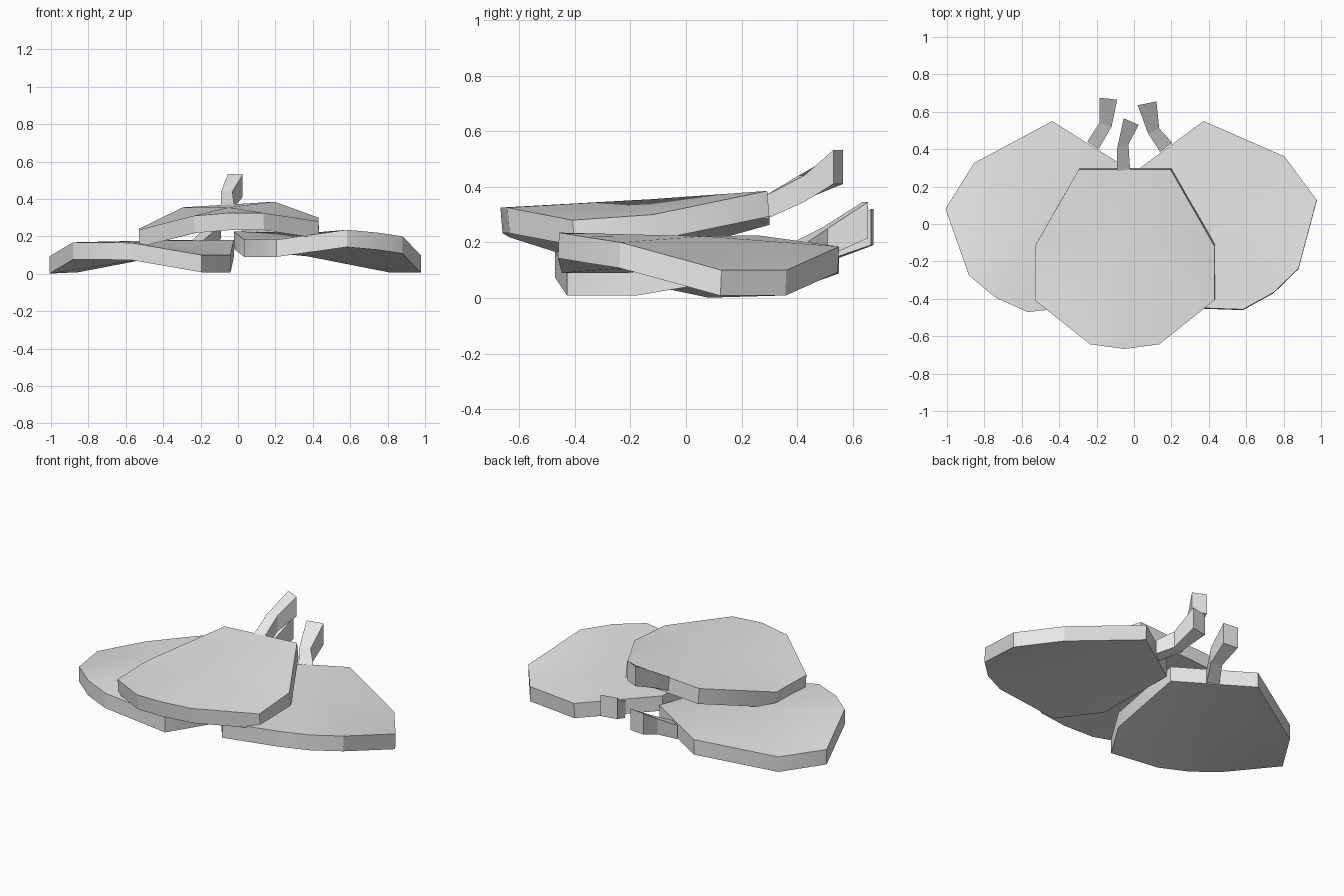
import bpy
import bmesh
import math
from mathutils import Vector

if "Cube" in bpy.data.objects:
    bpy.data.objects.remove(bpy.data.objects["Cube"])

grey = bpy.data.materials.new("plain grey")
grey.diffuse_color = (0.8, 0.8, 0.8, 1)
grey.use_nodes = True
grey.node_tree.nodes["Principled BSDF"].inputs["Base Color"].default_value = grey.diffuse_color

# Leaf outline seen from above, with the stem edge centred on the origin
HALF = [(0.245, 0.0), (0.48, -0.41), (0.48, -0.70), (0.185, -0.935)]
OUTLINE = HALF + [(0, -0.96)] + [(-x, y) for x, y in reversed(HALF)]
THICK = 0.092


def finish(name, bm):
    bmesh.ops.recalc_face_normals(bm, faces=bm.faces)
    mesh = bpy.data.meshes.new(name)
    bm.to_mesh(mesh)
    bm.free()
    mesh.materials.append(grey)
    obj = bpy.data.objects.new(name, mesh)
    bpy.context.collection.objects.link(obj)
    return obj


def make_leaf(name, origin, turn, heights, crown, lean):
    """Thick leaf: a shallow fan on top, the same fan below, and a rim."""
    c, s = math.cos(math.radians(turn)), math.sin(math.radians(turn))

    def place(x, y, z):
        return Vector((origin[0] + x * c - y * s, origin[1] + x * s + y * c, z))

    bm = bmesh.new()
    drop = Vector((lean[0], lean[1], -THICK))
    rim = [place(x, y, z) for (x, y), z in zip(OUTLINE, heights)]
    hub = place(0, -0.42, crown)
    top = [bm.verts.new(p) for p in rim]
    low = [bm.verts.new(p + drop) for p in rim]
    top_hub, low_hub = bm.verts.new(hub), bm.verts.new(hub + drop)
    n = len(rim)
    for i in range(n):
        j = (i + 1) % n
        bm.faces.new((top[i], top[j], top_hub))
        bm.faces.new((low[j], low[i], low_hub))
        bm.faces.new((top[i], low[i], low[j], top[j]))
    obj = finish(name, bm)
    # Soften the gentle folds, keep the rim crisp
    bpy.ops.object.select_all(action='DESELECT')
    obj.select_set(True)
    bpy.context.view_layer.objects.active = obj
    bpy.ops.object.shade_smooth_by_angle(angle=math.radians(30))


def make_stalk(name, stations):
    """Bent square stalk; each station is left (x, y), right (x, y), low z, high z."""
    bm = bmesh.new()
    rings = []
    for (lx, ly), (rx, ry), low, high in stations:
        rings.append([bm.verts.new(p) for p in
                      ((lx, ly, low), (rx, ry, low), (rx, ry, high), (lx, ly, high))])
    for a, b in zip(rings, rings[1:]):
        for i in range(4):
            j = (i + 1) % 4
            bm.faces.new((a[i], a[j], b[j], b[i]))
    bm.faces.new(rings[0])
    bm.faces.new(rings[-1])
    finish(name, bm)


# Three overlapping leaves
make_leaf("centre_leaf", (-0.05, 0.292), 0,
          [0.385, 0.30, 0.28, 0.325, 0.325, 0.31, 0.235, 0.24, 0.355], 0.355, (0.004, 0.008))
make_leaf("left_leaf", (-0.23, 0.42), -32,
          [0.18, 0.10, 0.10, 0.165, 0.168, 0.168, 0.093, 0.10, 0.18], 0.178, (0, 0))
make_leaf("right_leaf", (0.175, 0.405), 36.5,
          [0.185, 0.10, 0.10, 0.20, 0.22, 0.235, 0.182, 0.182, 0.225], 0.222, (0.0, -0.004))

# Stalks rising from the back edge of each leaf
make_stalk("centre_stalk", [((-0.09, 0.28), (-0.02, 0.28), 0.28, 0.365),
                            ((-0.09, 0.405), (-0.03, 0.425), 0.345, 0.44),
                            ((-0.055, 0.565), (0.025, 0.53), 0.41, 0.532)])
make_stalk("left_stalk", [((-0.25, 0.44), (-0.19, 0.40), 0.09, 0.175),
                          ((-0.185, 0.54), (-0.12, 0.52), 0.14, 0.235),
                          ((-0.185, 0.675), (-0.09, 0.665), 0.19, 0.32)])
make_stalk("right_stalk", [((0.14, 0.385), (0.205, 0.435), 0.115, 0.20),
                           ((0.075, 0.485), (0.135, 0.51), 0.15, 0.25),
                           ((0.02, 0.635), (0.12, 0.655), 0.215, 0.345)])
